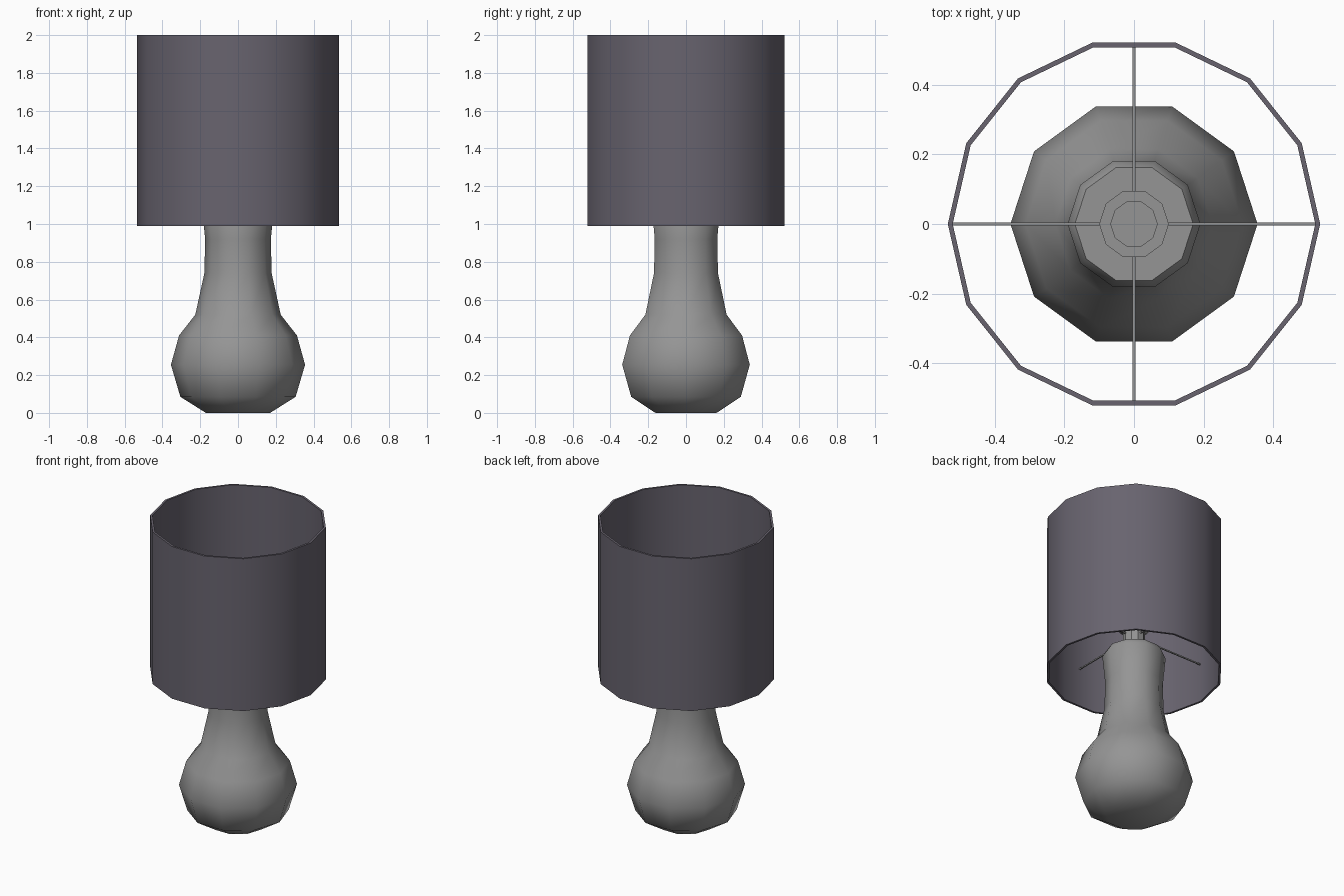
import bpy, bmesh, math
from mathutils import Vector

if "Cube" in bpy.data.objects:
    bpy.data.objects.remove(bpy.data.objects["Cube"])


def material(name, rgb):
    m = bpy.data.materials.new(name)
    m.diffuse_color = (*rgb, 1)
    m.use_nodes = True
    m.node_tree.nodes["Principled BSDF"].inputs["Base Color"].default_value = m.diffuse_color
    return m


GREY = material("grey ceramic", (0.30, 0.30, 0.30))
FABRIC = material("dark violet grey", (0.138, 0.126, 0.158))


def lathe(name, profile, sides, mat, closed=False, smooth=35):
    """Spin (radius, z) points round the z axis; cap the ends unless closed."""
    bm = bmesh.new()
    rings = [[bm.verts.new((r * math.cos(2 * math.pi * i / sides),
                            r * math.sin(2 * math.pi * i / sides), z))
              for i in range(sides)] for r, z in profile]
    pairs = list(zip(rings, rings[1:]))
    if closed:
        pairs.append((rings[-1], rings[0]))
    for a, b in pairs:
        for i in range(sides):
            j = (i + 1) % sides
            bm.faces.new((a[i], a[j], b[j], b[i]))
    if not closed:
        bm.faces.new(rings[0][::-1])
        bm.faces.new(rings[-1])
    bmesh.ops.recalc_face_normals(bm, faces=bm.faces)
    return finish(name, bm, mat, smooth)


def finish(name, bm, mat, smooth=None):
    me = bpy.data.meshes.new(name)
    bm.to_mesh(me)
    bm.free()
    me.materials.append(mat)
    ob = bpy.data.objects.new(name, me)
    bpy.context.collection.objects.link(ob)
    if smooth:
        bpy.ops.object.select_all(action='DESELECT')
        ob.select_set(True)
        bpy.context.view_layer.objects.active = ob
        bpy.ops.object.shade_smooth_by_angle(angle=math.radians(smooth))
    return ob


# Bulbous ten-sided base with a flared neck
lathe("lamp_base", [(0.17, 0), (0.305, 0.085), (0.355, 0.255), (0.312, 0.41),
                    (0.226, 0.52), (0.178, 0.74), (0.174, 0.92),
                    (0.191, 1.10), (0.17, 1.135)], 10, GREY, smooth=50)

# Socket standing on the neck
lathe("bulb_socket", [(0.066, 1.13), (0.066, 1.27), (0.10, 1.30), (0.10, 1.36),
                      (0.068, 1.36), (0.068, 1.40)], 10, GREY)

# Open fourteen-sided shade with a thin wall
lathe("lamp_shade", [(0.535, 0.99), (0.535, 2.0), (0.521, 2.0), (0.521, 0.99)],
      14, FABRIC, closed=True)

# Four thin spokes holding the shade
for k, reach in enumerate((0.525, 0.512, 0.525, 0.512)):
    ang = k * math.pi / 2
    bm = bmesh.new()
    bmesh.ops.create_cube(bm, size=1)
    bmesh.ops.scale(bm, vec=(reach - 0.05, 0.008, 0.008), verts=bm.verts)
    bmesh.ops.translate(bm, vec=((reach + 0.05) / 2, 0, 0), verts=bm.verts)
    spoke = finish(f"shade_spoke_{k + 1}", bm, GREY)
    spoke.location = Vector((0, 0, 1.245))
    spoke.rotation_euler.z = ang
